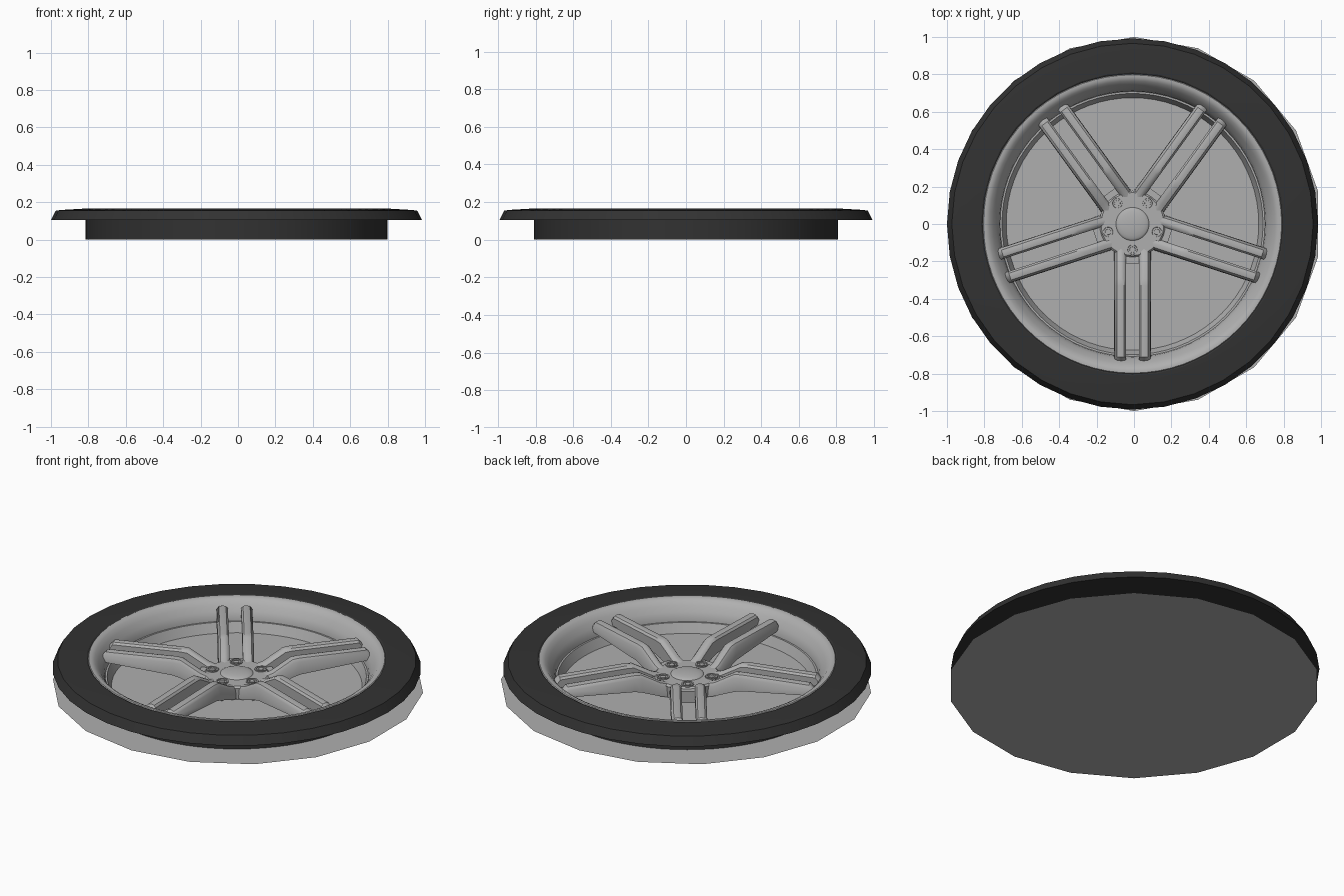
import bpy, bmesh, math
from mathutils import Matrix

cube = bpy.data.objects.get("Cube")
if cube:
    bpy.data.objects.remove(cube)

CENTRE = -0.008          # wheel axis sits slightly off the backing plate
SPOKES = 5


def material(name, value):
    m = bpy.data.materials.new(name)
    m.use_nodes = True
    colour = (value, value, value, 1)
    m.diffuse_color = colour
    m.node_tree.nodes["Principled BSDF"].inputs["Base Color"].default_value = colour
    return m


METAL = material("grey metal", 0.43)
RUBBER = material("black rubber", 0.032)


def finish(name, bm, mat, smooth=None, x=CENTRE):
    mesh = bpy.data.meshes.new(name)
    bm.to_mesh(mesh)
    bm.free()
    obj = bpy.data.objects.new(name, mesh)
    bpy.context.collection.objects.link(obj)
    obj.location.x = x
    mesh.materials.append(mat)
    if smooth:
        bpy.ops.object.select_all(action='DESELECT')
        obj.select_set(True)
        bpy.context.view_layer.objects.active = obj
        bpy.ops.object.shade_smooth_by_angle(angle=math.radians(smooth))
    return obj


def lathe(bm, profile, steps, at=(0, 0)):
    """Spin an (r, z) profile, listed so the faces look to its left."""
    verts = [bm.verts.new((r, 0, z)) for r, z in profile]
    edges = [bm.edges.new(pair) for pair in zip(verts, verts[1:])]
    made = bmesh.ops.spin(bm, geom=verts + edges, cent=(0, 0, 0), axis=(0, 0, 1),
                          angle=math.tau, steps=steps, use_duplicate=False)
    new = list({v for v in bm.verts if v.is_valid and v.tag is False})
    bmesh.ops.remove_doubles(bm, verts=new, dist=0.0004)
    fresh = [v for v in bm.verts if not v.tag]
    bmesh.ops.translate(bm, verts=fresh, vec=(at[0], at[1], 0))
    for v in fresh:
        v.tag = True


def lathed(name, profile, steps, mat, smooth=35):
    bm = bmesh.new()
    lathe(bm, profile, steps)
    bmesh.ops.recalc_face_normals(bm, faces=bm.faces)
    return finish(name, bm, mat, smooth)


# Backing plate: one flat eighteen-sided face
bm = bmesh.new()
bmesh.ops.create_circle(bm, cap_ends=True, segments=18, radius=1)
bmesh.ops.rotate(bm, verts=bm.verts, matrix=Matrix.Rotation(math.radians(20), 3, 'Z'))
finish("backing_plate", bm, METAL, x=0)

# Tyre: sidewall, shoulder, flat underside and bead
lathed("tyre", [(0.805, 0.105), (0.992, 0.105), (0.966, 0.155), (0.93, 0.159),
                (0.81, 0.166), (0.80, 0.160), (0.805, 0.105)], 36, RUBBER, 30)

# Barrel outside and rim inside
lathed("barrel", [(0.807, 0.0), (0.807, 0.108)], 72, RUBBER)
lathed("rim", [(0.805, 0.155), (0.797, 0.166), (0.783, 0.166), (0.765, 0.157),
               (0.745, 0.135), (0.725, 0.105), (0.712, 0.08), (0.708, 0.055),
               (0.698, 0.055), (0.675, 0.0), (0.80, 0.0), (0.805, 0.155)], 72, METAL)


# Twin spoke bars: sections (radius, top, bottom) lofted from hub to rim
STATIONS = [(0.13, 0.075, 0.0), (0.18, 0.09, 0.01), (0.29, 0.153, 0.05),
            (0.33, 0.156, 0.06), (0.71, 0.146, 0.085), (0.735, 0.115, 0.085)]


def add_bar(bm, side, turn):
    rings = []
    for r, top, low in STATIONS:
        section = [(0.098, low), (0.096, top - 0.022), (0.084, top - 0.005),
                   (0.062, top), (0.046, top - 0.004), (0.036, top - 0.016), (0.036, low)]
        rings.append([bm.verts.new(turn @ Matrix.Identity(3).col[0] * r
                                   + turn @ Matrix.Identity(3).col[1] * (side * y)
                                   + Matrix.Identity(3).col[2] * z) for y, z in section])
    count = len(rings[0])
    for a, b in zip(rings, rings[1:]):
        for i in range(count):
            j = (i + 1) % count
            bm.faces.new((a[i], a[j], b[j], b[i]))
    bm.faces.new(rings[0])
    bm.faces.new(rings[-1])


def add_box(bm, turn, r, size, z):
    place = turn.to_4x4() @ Matrix.Translation((r, 0, z))
    bmesh.ops.create_cube(bm, size=1, matrix=place @ Matrix.Diagonal((*size, 1)))


angles = [math.radians(-90 + 360 / SPOKES * k) for k in range(SPOKES)]
bars, webs, lugs = bmesh.new(), bmesh.new(), bmesh.new()
for angle in angles:
    turn = Matrix.Rotation(angle, 3, 'Z')
    for side in (1, -1):
        add_bar(bars, side, turn)
    add_box(webs, turn, 0.18, (0.06, 0.10, 0.065), 0.035)
    # Lug seat: raised collar, recess and bolt head
    lathe(lugs, [(0.034, 0.06), (0.034, 0.082), (0.026, 0.082), (0.024, 0.070),
                 (0.017, 0.070), (0.015, 0.080), (0.0, 0.080)], 20,
          (0.137 * math.cos(angle), 0.137 * math.sin(angle)))
for part in (bars, webs, lugs):
    bmesh.ops.recalc_face_normals(part, faces=part.faces)
finish("spoke_bars", bars, METAL, 35)
finish("spoke_webs", webs, METAL)
finish("lug_seats", lugs, METAL, 35)

# Hub body and domed centre cap
lathed("hub", [(0.175, 0.0), (0.178, 0.066), (0.168, 0.076), (0.0, 0.076)], 40, METAL)
dome = [(0.09 * math.cos(t), 0.074 + 0.018 * math.sin(t))
        for t in (math.radians(15 * k) for k in range(6))]
lathed("centre_cap", [(0.092, 0.07)] + dome + [(0.0, 0.092)], 40, METAL)
